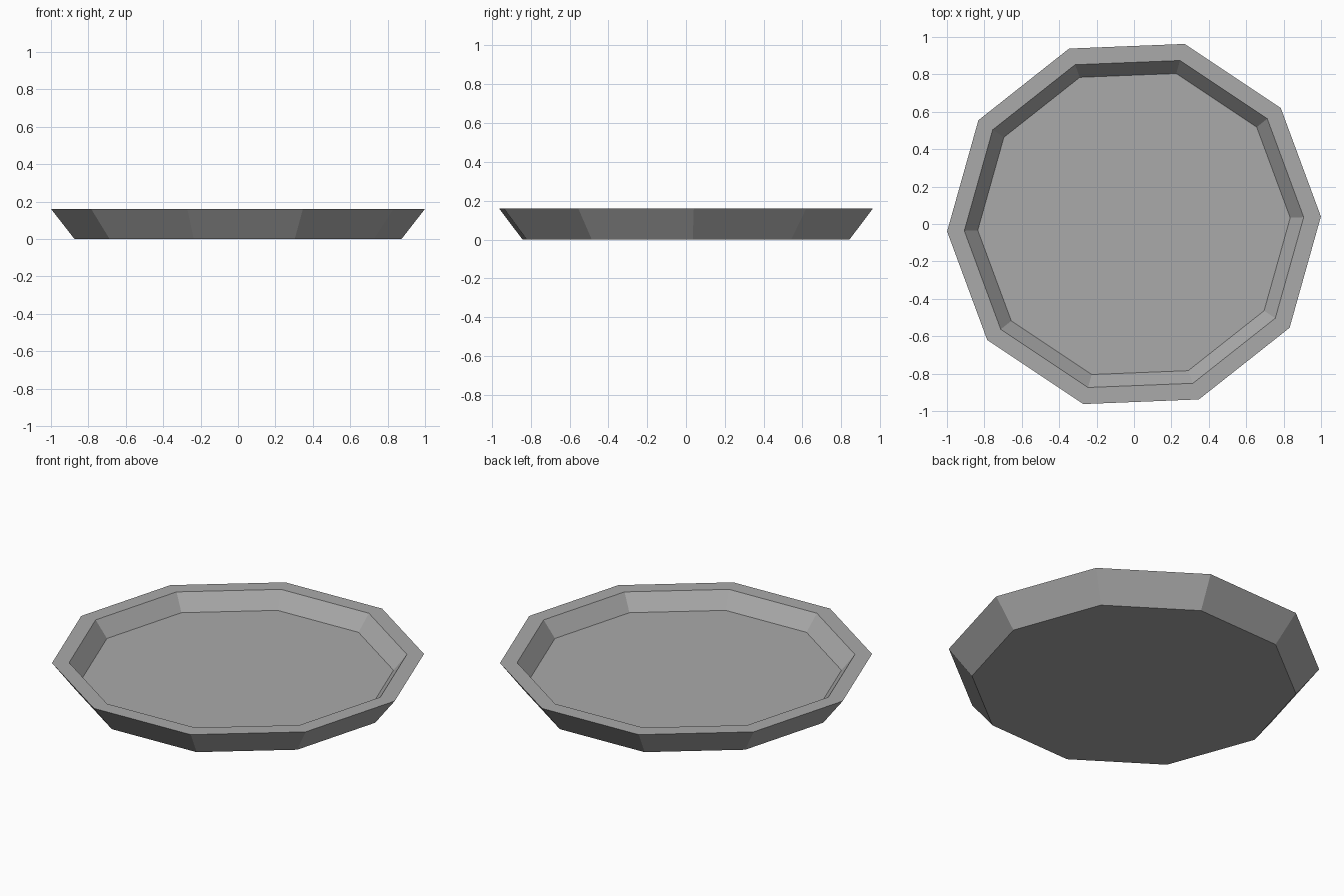
import bpy, bmesh, math

cube = bpy.data.objects.get("Cube")
if cube:
    bpy.data.objects.remove(cube, do_unlink=True)

SIDES = 10
TURN = math.radians(2.3)

# Single grey material
grey = bpy.data.materials.new("plain_grey")
grey.use_nodes = True
colour = (0.4, 0.4, 0.4, 1)
grey.diffuse_color = colour
grey.node_tree.nodes["Principled BSDF"].inputs["Base Color"].default_value = colour

# Profile (radius, height): base, outer rim, inner rim, recessed floor
PROFILE = [(0.875, 0), (1.0, 0.16), (0.908, 0.16), (0.836, 0.068)]

bm = bmesh.new()


def ring(radius, z):
    angles = [TURN + math.tau * i / SIDES for i in range(SIDES)]
    return [bm.verts.new((radius * math.cos(a), radius * math.sin(a), z)) for a in angles]


rings = [ring(r, z) for r, z in PROFILE]

# Sloped walls and flat rim
for low, high in zip(rings, rings[1:]):
    for i in range(SIDES):
        j = (i + 1) % SIDES
        bm.faces.new((low[i], low[j], high[j], high[i]))

# Underside and tray floor
bm.faces.new(rings[0][::-1])
bm.faces.new(rings[-1])
bmesh.ops.recalc_face_normals(bm, faces=bm.faces)

mesh = bpy.data.meshes.new("shallow_dish")
bm.to_mesh(mesh)
bm.free()
mesh.materials.append(grey)
dish = bpy.data.objects.new("shallow_dish", mesh)
bpy.context.collection.objects.link(dish)
